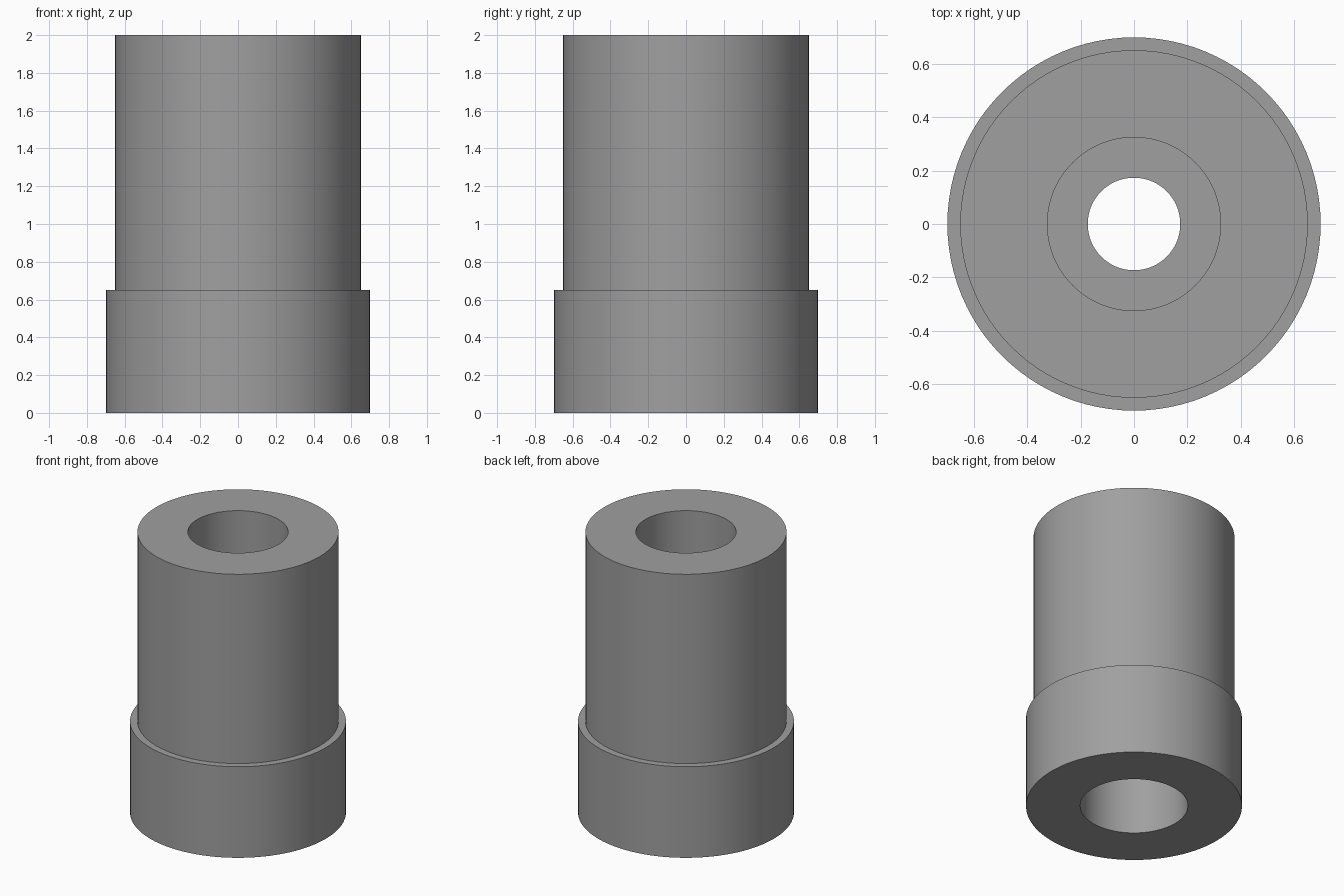
import bpy, bmesh, math

if "Cube" in bpy.data.objects:
    bpy.data.objects.remove(bpy.data.objects["Cube"])

SEGMENTS = 96

# Closed half-section (radius, height): stepped outside, bore with a web inside
PROFILE = [
    (0.348, 0.0), (0.698, 0.0), (0.698, 0.65), (0.65, 0.65),
    (0.65, 2.0), (0.324, 2.0), (0.324, 0.85), (0.173, 0.85),
    (0.173, 0.65), (0.348, 0.65),
]


def lathe(name, profile, material):
    """Revolve a closed half-section around the z axis."""
    bm = bmesh.new()
    rings = []
    for i in range(SEGMENTS):
        a = 2 * math.pi * i / SEGMENTS
        rings.append([bm.verts.new((r * math.cos(a), r * math.sin(a), z))
                      for r, z in profile])
    n = len(profile)
    for i in range(SEGMENTS):
        here, there = rings[i], rings[(i + 1) % SEGMENTS]
        for j in range(n):
            k = (j + 1) % n
            bm.faces.new((here[j], there[j], there[k], here[k]))
    bmesh.ops.recalc_face_normals(bm, faces=bm.faces)
    mesh = bpy.data.meshes.new(name)
    bm.to_mesh(mesh)
    bm.free()
    mesh.materials.append(material)
    obj = bpy.data.objects.new(name, mesh)
    bpy.context.collection.objects.link(obj)
    bpy.context.view_layer.objects.active = obj
    obj.select_set(True)
    bpy.ops.object.shade_smooth_by_angle(angle=math.radians(30))
    return obj


# Plain grey finish
grey = bpy.data.materials.new("grey")
grey.diffuse_color = (0.35, 0.35, 0.35, 1.0)
grey.use_nodes = True
grey.node_tree.nodes["Principled BSDF"].inputs["Base Color"].default_value = grey.diffuse_color

# Stepped bushing with a counterbored through hole
lathe("stepped_bushing", PROFILE, grey)
